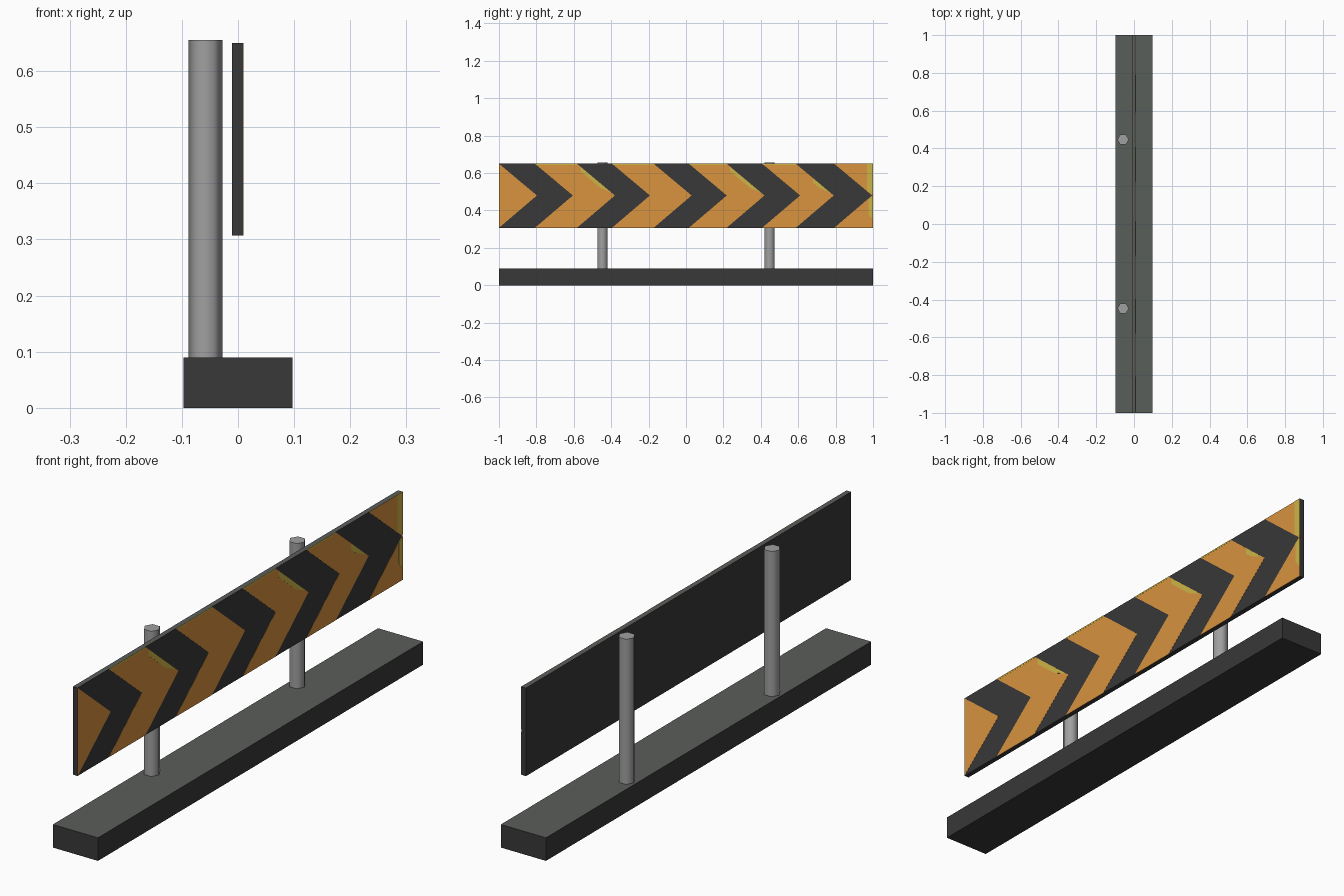
import bpy, bmesh, math

if "Cube" in bpy.data.objects:
    bpy.data.objects.remove(bpy.data.objects["Cube"])

def lin(c):
    c /= 255
    return c / 12.92 if c <= 0.04045 else ((c + 0.055) / 1.055) ** 2.4

def material(name, r, g, b):
    m = bpy.data.materials.new(name)
    m.diffuse_color = (lin(r), lin(g), lin(b), 1)
    m.use_nodes = True
    m.node_tree.nodes["Principled BSDF"].inputs["Base Color"].default_value = m.diffuse_color
    return m

BLACK = material("dark_grey", 56, 56, 56)
TOP = material("weathered_grey", 90, 94, 90)
STEEL = material("post_grey", 160, 160, 160)
ORANGE = material("orange", 216, 147, 63)
YELLOW = material("dull_yellow", 205, 180, 70)

def add_object(name, bm, mats):
    me = bpy.data.meshes.new(name)
    bmesh.ops.recalc_face_normals(bm, faces=bm.faces)
    bm.normal_update()
    bm.to_mesh(me)
    bm.free()
    for m in mats:
        me.materials.append(m)
    ob = bpy.data.objects.new(name, me)
    bpy.context.collection.objects.link(ob)
    return ob

def box(name, x0, x1, z0, z1):
    """Full-length bar with a lighter top face."""
    bm = bmesh.new()
    bmesh.ops.create_cube(bm, size=1)
    for v in bm.verts:
        v.co = (x1 if v.co.x > 0 else x0, v.co.y * 2, z1 if v.co.z > 0 else z0)
    bm.normal_update()
    for f in bm.faces:
        f.material_index = 1 if f.normal.z > 0.9 else 0
    return add_object(name, bm, [BLACK, TOP])

def plates(name, polys, x0, x1, mat):
    """Thin painted plates from (y, z) outlines on the sign front."""
    bm = bmesh.new()
    for poly in polys:
        f = bm.faces.new([bm.verts.new((x0, y, z)) for y, z in poly])
        ext = bmesh.ops.extrude_face_region(bm, geom=[f], use_keep_orig=True)
        for g in ext["geom"]:
            if isinstance(g, bmesh.types.BMVert):
                g.co.x = x1
    return add_object(name, bm, [mat])

# Base bar and sign board
box("base_bar", -0.097, 0.097, 0, 0.09)
Z0, Z1 = 0.307, 0.65
MID = 0.48
box("sign_board", -0.011, 0.009, Z0, Z1)

# Hexagonal posts, smooth shaded
for side, y in (("left", -0.447), ("right", 0.447)):
    bpy.ops.mesh.primitive_cylinder_add(vertices=6, radius=0.0305, depth=0.567,
        location=(-0.0578, y, 0.3715), rotation=(0, 0, math.pi / 6))
    ob = bpy.context.object
    ob.name = "post_" + side
    ob.data.materials.append(STEEL)
    bpy.ops.object.shade_smooth_by_angle(angle=math.radians(65))

# Chevron stripes: orange areas between dark chevrons
inner = [-0.797, -0.38, 0.03, 0.42, 0.79]
outer = [-0.605, -0.193, 0.218, 0.61, 0.995]
RUN = 0.203
orange = [[(-1, Z1), (inner[0], MID), (-1, Z0)]]
for o, i in zip(outer, inner[1:]):
    orange.append([(o - RUN, Z1), (i - RUN, Z1), (i, MID),
                   (i - RUN, Z0), (o - RUN, Z0), (o, MID)])
e = outer[-1]
orange += [[(e - RUN, Z1), (1, Z1), (1, MID + 0.004), (e, MID)],
           [(e - RUN, Z0), (e, MID), (1, MID - 0.004), (1, Z0)]]
plates("orange_stripes", orange, 0.0085, 0.0096, ORANGE)

# Yellow worn patches: slivers above the stripe tips, top line and right edge
slope = (Z1 - MID) / RUN
yellow = []
for k, far in ((1, 0.185), (3, 0.185), (4, 0.11)):
    i = inner[k]
    yellow.append([(i - far, MID + slope * far), (i - 0.015, MID + slope * 0.015),
                   (i - 0.08, MID + slope * 0.08 - 0.025),
                   (i - far, MID + slope * far - 0.025)])
for o, i in zip(outer, inner[1:]):
    yellow.append([(o - RUN, Z1), (i - RUN, Z1), (i - RUN, Z1 - 0.006), (o - RUN + 0.006, Z1 - 0.006)])
yellow += [[(0.968, Z1), (1, Z1), (1, MID + 0.006), (0.968, MID + slope * 0.027)],
           [(0.975, MID - slope * 0.02), (1, MID - 0.006), (1, 0.35), (0.975, 0.38)]]
plates("yellow_patches", yellow, 0.009, 0.0101, YELLOW)
